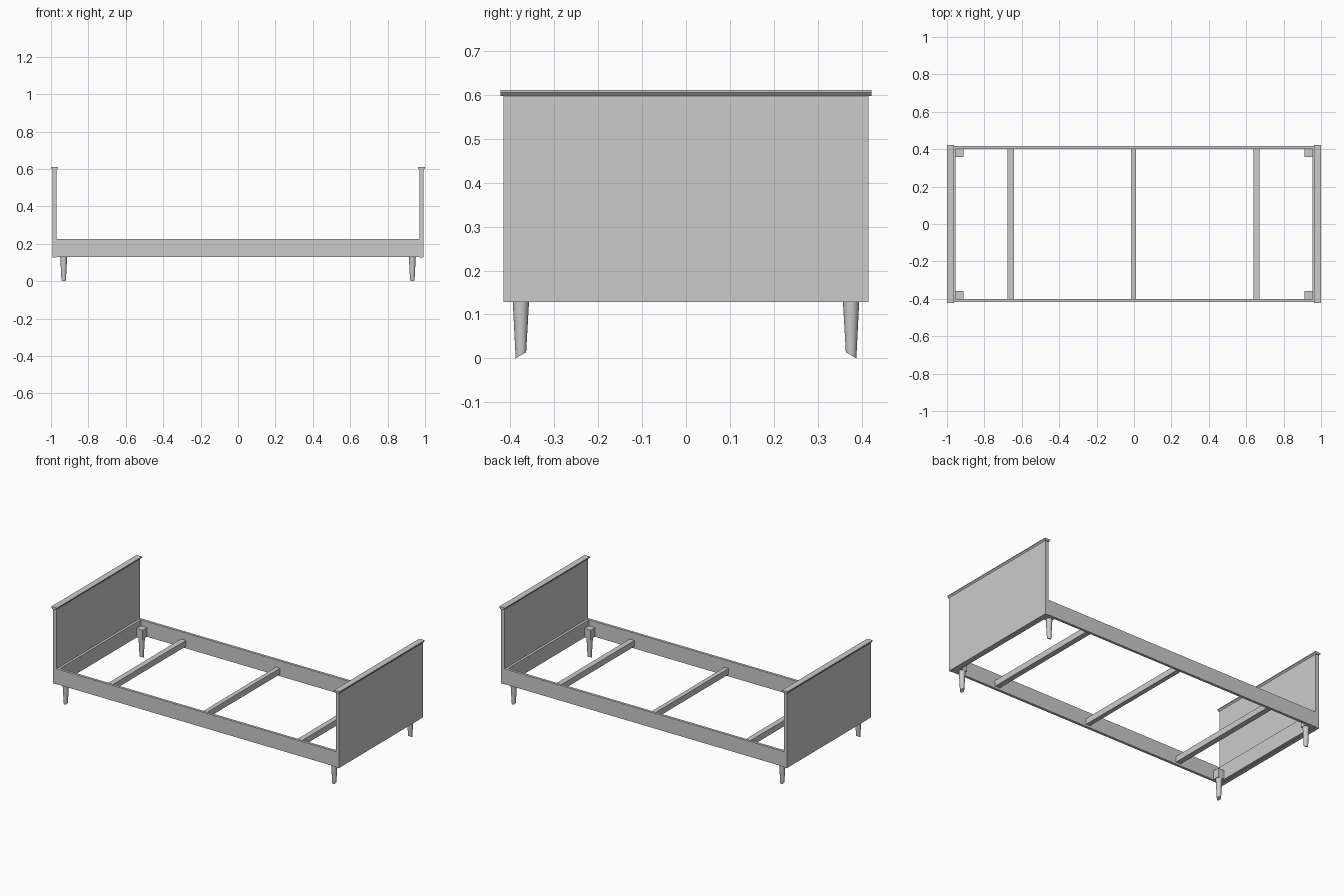
import bpy, bmesh, math

if "Cube" in bpy.data.objects:
    bpy.data.objects.remove(bpy.data.objects["Cube"])

def finish(name, bm):
    bmesh.ops.recalc_face_normals(bm, faces=bm.faces)
    me = bpy.data.meshes.new(name)
    bm.to_mesh(me)
    bm.free()
    ob = bpy.data.objects.new(name, me)
    bpy.context.collection.objects.link(ob)
    return ob

def box(name, x, y, z):
    bm = bmesh.new()
    bmesh.ops.create_cube(bm, size=1)
    for v in bm.verts:
        v.co = [(a + b) / 2 + c * (b - a) for (a, b), c in zip((x, y, z), v.co)]
    return finish(name, bm)

def span(s, a, b):
    return tuple(sorted((s * a, s * b)))

def cap(name, s):
    # flat strip with a tapered underside, extruded across the bed
    prof = [(0.993, 0.597), (1.0, 0.605), (1.0, 0.611),
            (0.962, 0.611), (0.962, 0.605), (0.970, 0.597)]
    bm = bmesh.new()
    face = bm.faces.new([bm.verts.new((s * x, -0.423, z)) for x, z in prof])
    ext = bmesh.ops.extrude_face_region(bm, geom=[face])
    for v in ext["geom"]:
        if isinstance(v, bmesh.types.BMVert):
            v.co.y = 0.423
    return finish(name, bm)

def leg(name, sx, sy):
    # tapered round leg, foot cut at a slight slant
    bm = bmesh.new()
    bmesh.ops.create_cone(bm, cap_ends=True, segments=20, radius1=0.012,
                          radius2=0.0185, depth=0.12)
    for v in bm.verts:
        low = v.co.z < 0
        v.co.z = 0.007 - sy * v.co.y * 0.58 if low else 0.13
        v.co.x += sx * 0.932
        v.co.y += sy * 0.376
    ob = finish(name, bm)
    for p in ob.data.polygons:
        p.use_smooth = len(p.vertices) == 4
    return ob

# headboard and footboard, each with cap and inner cross rail
for s, n in ((-1, "headboard"), (1, "footboard")):
    box(n + "_panel", span(s, 0.97, 0.993), (-0.416, 0.416), (0.128, 0.599))
    cap(n + "_cap", s)
    box(n + "_inner_rail", span(s, 0.955, 0.97), (-0.40, 0.40), (0.13, 0.225))

# side rails
for s, n in ((-1, "front"), (1, "back")):
    box(n + "_side_rail", (-0.97, 0.97), span(s, 0.40, 0.416), (0.13, 0.226))

# cross slats
for n, x, w in (("left", -0.658, 0.017), ("middle", -0.002, 0.014), ("right", 0.655, 0.017)):
    box(n + "_slat", (x - w, x + w), (-0.40, 0.40), (0.143, 0.18))

# corner blocks and legs
for sx, nx in ((-1, "left"), (1, "right")):
    for sy, ny in ((-1, "front"), (1, "back")):
        box(f"{ny}_{nx}_corner_block", span(sx, 0.912, 0.955),
            span(sy, 0.358, 0.40), (0.13, 0.187))
        leg(f"{ny}_{nx}_leg", sx, sy)
